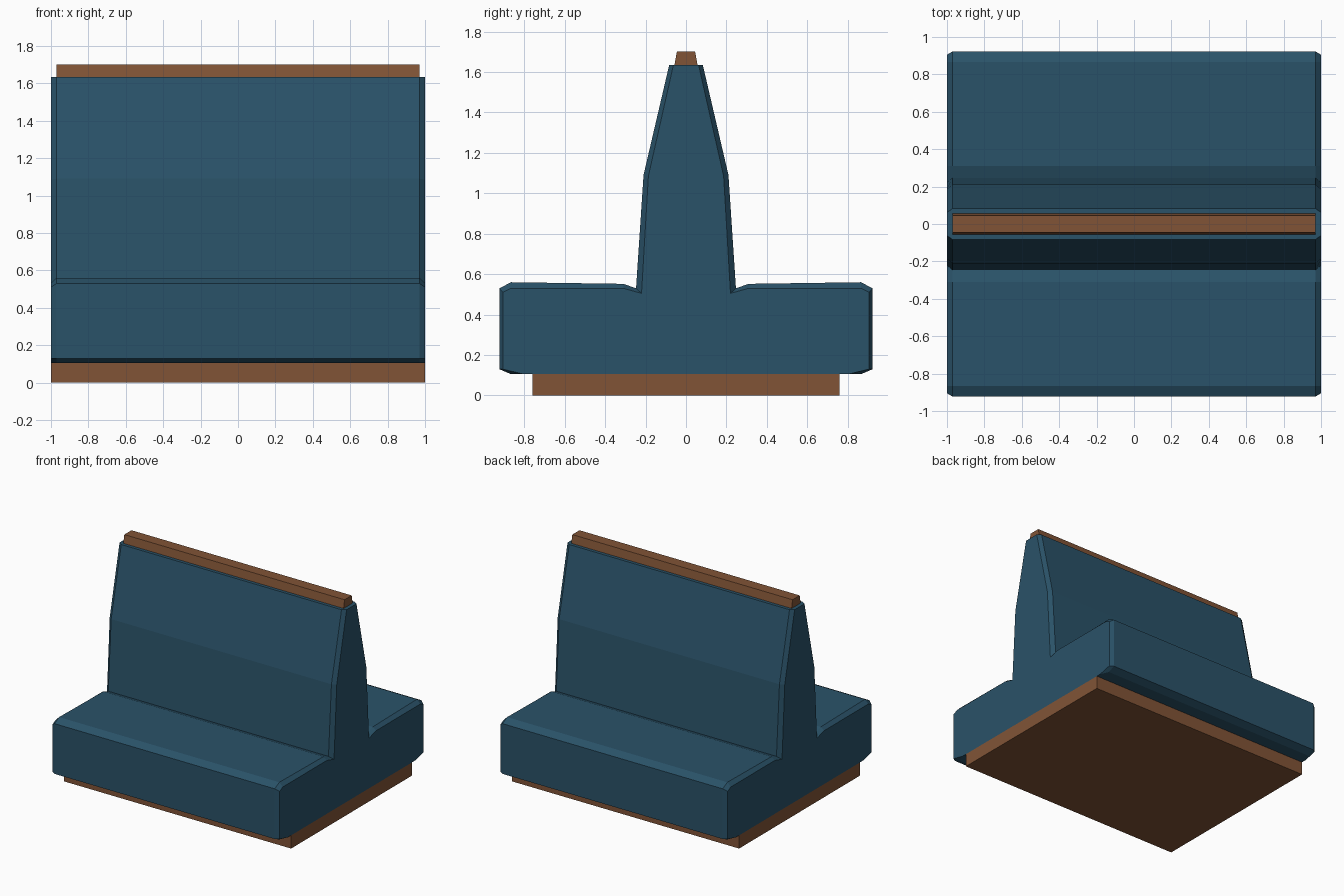
import bpy, bmesh

if "Cube" in bpy.data.objects:
    bpy.data.objects.remove(bpy.data.objects["Cube"])


def material(name, color):
    m = bpy.data.materials.new(name)
    m.diffuse_color = (*color, 1)
    m.use_nodes = True
    m.node_tree.nodes["Principled BSDF"].inputs["Base Color"].default_value = m.diffuse_color
    return m


def loft(name, rings, mat):
    """Skin a list of (x, half_profile) sections; each half is mirrored in y."""
    bm = bmesh.new()
    loops = []
    for x, half in rings:
        pts = half + [(-y, z) for y, z in reversed(half)]
        loops.append([bm.verts.new((x, y, z)) for y, z in pts])
    n = len(loops[0])
    for a, b in zip(loops, loops[1:]):
        for i in range(n):
            j = (i + 1) % n
            bm.faces.new((a[i], a[j], b[j], b[i]))
    bm.faces.new(loops[0])
    bm.faces.new(loops[-1])
    bmesh.ops.recalc_face_normals(bm, faces=bm.faces)
    me = bpy.data.meshes.new(name)
    bm.to_mesh(me)
    bm.free()
    me.materials.append(mat)
    ob = bpy.data.objects.new(name, me)
    bpy.context.collection.objects.link(ob)
    return ob


blue = material("blue_upholstery", (0.023, 0.085, 0.14))
wood = material("brown_wood", (0.22, 0.088, 0.037))

# Upholstered double bench: full profile, with a smaller one on the end caps
full = [(0.083, 1.635), (0.21, 1.09), (0.247, 0.53), (0.31, 0.552), (0.865, 0.56),
        (0.923, 0.53), (0.923, 0.13), (0.865, 0.105)]
end = [(0.062, 1.635), (0.186, 1.085), (0.22, 0.505), (0.31, 0.53), (0.865, 0.53),
       (0.905, 0.51), (0.905, 0.13), (0.80, 0.105)]
loft("bench_upholstery", [(-1, end), (-0.97, full), (0.97, full), (1, end)], blue)

# Wooden plinth under the bench
plinth = [(0.76, 0.105), (0.76, 0)]
loft("wooden_plinth", [(-1, plinth), (1, plinth)], wood)

# Wooden rail capping the backrest
rail = [(0.045, 1.70), (0.057, 1.635)]
loft("top_rail", [(-0.97, rail), (0.97, rail)], wood)
